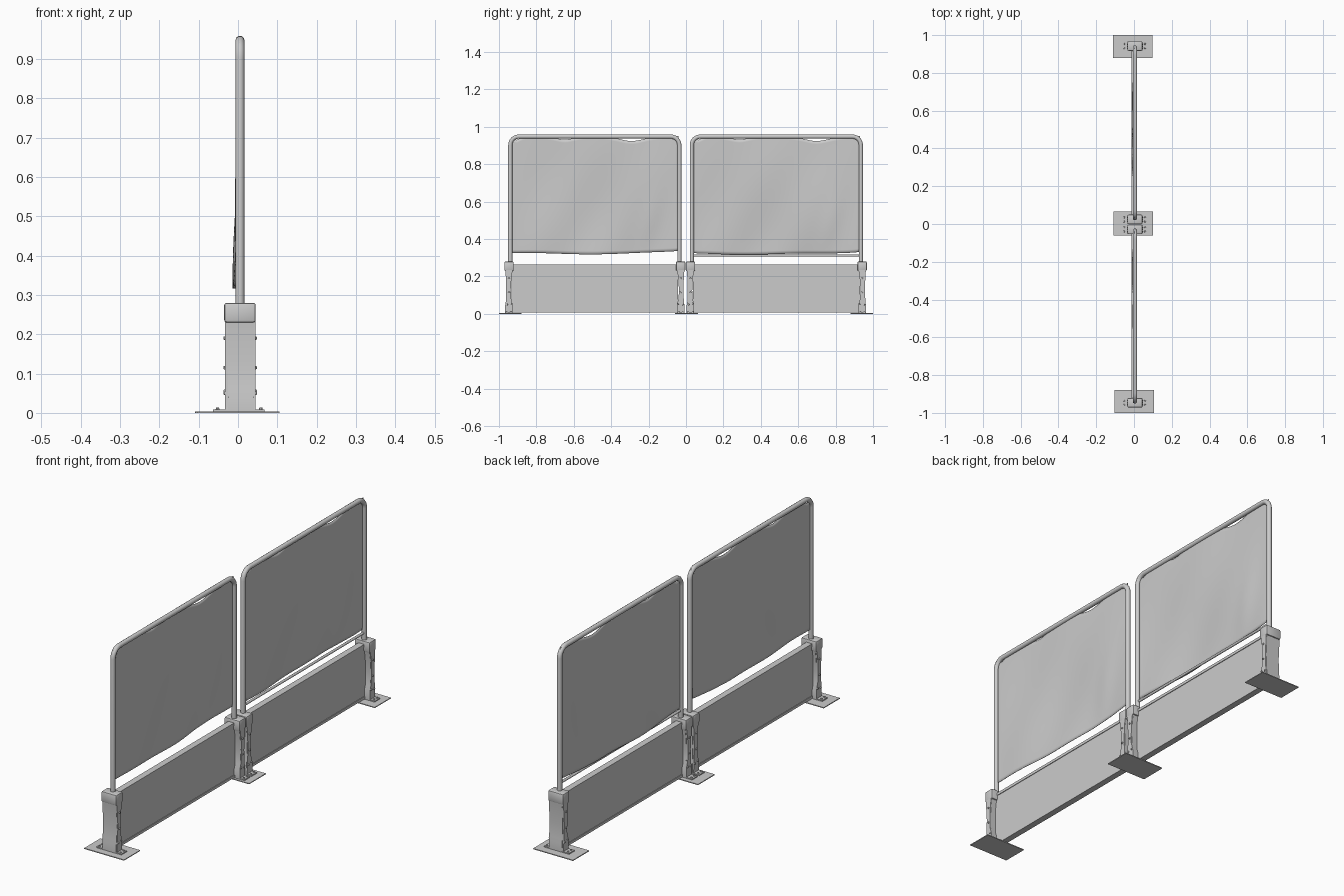
import bpy, bmesh, math
from mathutils import Vector

if "Cube" in bpy.data.objects:
    bpy.data.objects.remove(bpy.data.objects["Cube"])


def finish(name, bm, smooth=True):
    bmesh.ops.recalc_face_normals(bm, faces=bm.faces)
    me = bpy.data.meshes.new(name)
    bm.to_mesh(me)
    bm.free()
    ob = bpy.data.objects.new(name, me)
    bpy.context.collection.objects.link(ob)
    if smooth:
        bpy.ops.object.select_all(action='DESELECT')
        ob.select_set(True)
        bpy.context.view_layer.objects.active = ob
        bpy.ops.object.shade_smooth_by_angle(angle=math.radians(40))
    return ob


def box(name, lo, hi, bevel=0.0):
    bm = bmesh.new()
    bmesh.ops.create_cube(bm, size=1)
    for v in bm.verts:
        v.co = Vector([(a + b) / 2 + c * (b - a) for a, b, c in zip(lo, hi, v.co)])
    if bevel:
        bmesh.ops.bevel(bm, geom=bm.edges[:], offset=bevel, segments=2,
                        affect='EDGES', profile=0.5)
    return finish(name, bm, bevel > 0)


def bolt(name, loc, axis, r=0.005, depth=0.006):
    bm = bmesh.new()
    bmesh.ops.create_cone(bm, cap_ends=True, segments=8, radius1=r, radius2=r * 0.7, depth=depth)
    rot = Vector((0, 0, 1)).rotation_difference(Vector(axis)).to_matrix()
    for v in bm.verts:
        v.co = rot @ v.co + Vector(loc)
    return finish(name, bm)


def tube(name, pts, r):
    cu = bpy.data.curves.new(name, 'CURVE')
    cu.dimensions = '3D'
    cu.bevel_depth = r
    cu.bevel_resolution = 3
    cu.use_fill_caps = True
    sp = cu.splines.new('POLY')
    sp.points.add(len(pts) - 1)
    for p, co in zip(sp.points, pts):
        p.co = (*co, 1)
    ob = bpy.data.objects.new(name, cu)
    bpy.context.collection.objects.link(ob)
    bpy.ops.object.select_all(action='DESELECT')
    ob.select_set(True)
    bpy.context.view_layer.objects.active = ob
    bpy.ops.object.convert(target='MESH')
    bpy.ops.object.shade_smooth_by_angle(angle=math.radians(50))


def prism(name, profile, x0, x1):
    # profile in y-z, extruded along x
    bm = bmesh.new()
    a = [bm.verts.new((x0, y, z)) for y, z in profile]
    b = [bm.verts.new((x1, y, z)) for y, z in profile]
    n = len(a)
    bm.faces.new(a)
    bm.faces.new(b[::-1])
    for i in range(n):
        bm.faces.new((a[i], b[i], b[(i + 1) % n], a[(i + 1) % n]))
    return finish(name, bm)


def post(tag, yc, s):
    # s points from the post towards the panel
    prof = [(-0.021, 0.008), (-0.021, 0.04), (-0.017, 0.065), (-0.015, 0.13), (-0.017, 0.2),
            (-0.02, 0.235), (0.02, 0.235), (0.014, 0.2), (0.009, 0.13), (0.012, 0.07),
            (0.02, 0.045), (0.02, 0.008)]
    prism("post_body_" + tag, [(yc + s * y, z) for y, z in prof], -0.026, 0.041)
    # side cheeks around the panel end
    for x0, x1 in ((-0.033, -0.025), (0.04, 0.044)):
        ch = [(-0.019, 0.005), (-0.012, 0.13), (-0.019, 0.235), (0.018, 0.235),
              (0.01, 0.18), (0.009, 0.09), (0.02, 0.05), (0.02, 0.005)]
        prism("post_cheek_" + tag, [(yc + s * y, z) for y, z in ch], x0, x1)
    box("post_cap_" + tag, (-0.035, yc - 0.025, 0.23), (0.045, yc + 0.025, 0.28), 0.006)
    box("post_foot_" + tag, (-0.063, yc - 0.02, 0.003), (0.068, yc + 0.02, 0.009))
    for sx, x in ((-1, -0.034), (1, 0.045)):
        for dy, z in ((-0.01, 0.05), (0.012, 0.055), (0.0, 0.115), (0.0, 0.19)):
            bolt("side_bolt_" + tag, (x, yc + s * dy, z), (sx, 0, 0))
        for dy in (-0.011, 0.011):
            bolt("foot_bolt_" + tag, (0.003 + sx * 0.055, yc + dy, 0.011), (0, 0, 1))


def fabric(tag, yc, phase, hem, gaps):
    # sagging sheet with folds and gaps below the top rail
    nu, nv, half, top = 56, 36, 0.448, 0.95
    bm = bmesh.new()
    rows = []
    for j in range(nv + 1):
        v = j / nv
        row = []
        for i in range(nu + 1):
            u = i / nu
            edge = math.sin(math.pi * u) ** 0.5
            dip = sum(d * math.exp(-((u - c) / w) ** 2) for c, w, d in gaps)
            z1 = top - dip
            z0 = hem + 0.012 * u ** 6 - 0.004 * edge + 0.003 * math.sin(9 * u + phase)
            fold = (0.007 * math.sin(5 * u + 4 * v + phase) + 0.004 * math.sin(14 * u - 6 * v)
                    + 0.009 * math.exp(-((u - 0.85 - 0.15 * (v - 0.4)) / 0.06) ** 2)
                    * math.exp(-((v - 0.3) / 0.25) ** 2))
            x = 0.003 + edge * (fold * (1 - 0.7 * v) - 0.008 * (1 - v) ** 3)
            row.append(bm.verts.new((x, yc + half * (2 * u - 1), z0 + (z1 - z0) * v)))
        rows.append(row)
    for r0, r1 in zip(rows, rows[1:]):
        for i in range(nu):
            bm.faces.new((r0[i], r0[i + 1], r1[i + 1], r1[i]))
    ob = finish("fabric_screen_" + tag, bm)
    m = ob.modifiers.new("thickness", 'SOLIDIFY')
    m.thickness = 0.002
    m.offset = 0


# ground plates
for tag, y0, y1, dx in (("near", -1.0, -0.88, 0.002), ("middle", -0.06, 0.065, -0.003),
                        ("far", 0.88, 1.0, -0.005)):
    box("ground_plate_" + tag, (-0.105 + dx, y0, 0), (0.103 + dx, y1, 0.004))

# two bays
for tag, yc in (("near", -0.4875), ("far", 0.483)):
    post(tag + "_a", yc - 0.459, 1)
    post(tag + "_b", yc + 0.459, -1)
    # lower board with its rails
    h = 0.446
    box("lower_panel_" + tag, (-0.010, yc - h, 0.012), (0.014, yc + h, 0.258))
    box("panel_top_rail_" + tag, (-0.013, yc - h, 0.252), (0.017, yc + h, 0.265))
    box("panel_bottom_rail_" + tag, (-0.013, yc - h, 0.006), (0.017, yc + h, 0.018))
    # round-cornered tube frame
    w, zt, r, x = 0.452, 0.948, 0.045, 0.005
    pts = [(x, yc - w, 0.25)]
    for c, a0 in ((-1, 180), (1, 90)):
        for k in range(7):
            a = math.radians(a0 - 15 * k)
            pts.append((x, yc + c * (w - r) + r * math.cos(a), zt - r + r * math.sin(a)))
    pts.append((x, yc + w, 0.25))
    tube("tube_frame_" + tag, pts, 0.0115)

# screens and the hem rod of the far bay
fabric("near", -0.4875, 0.4, 0.325, [(0.32, 0.07, 0.018), (0.72, 0.1, 0.026), (0.03, 0.03, 0.02)])
fabric("far", 0.483, 2.1, 0.323, [(0.28, 0.07, 0.018), (0.74, 0.1, 0.026), (0.03, 0.03, 0.02)])
tube("hem_rod", [(0.005, 0.031, 0.312), (0.005, 0.935, 0.312)], 0.006)
